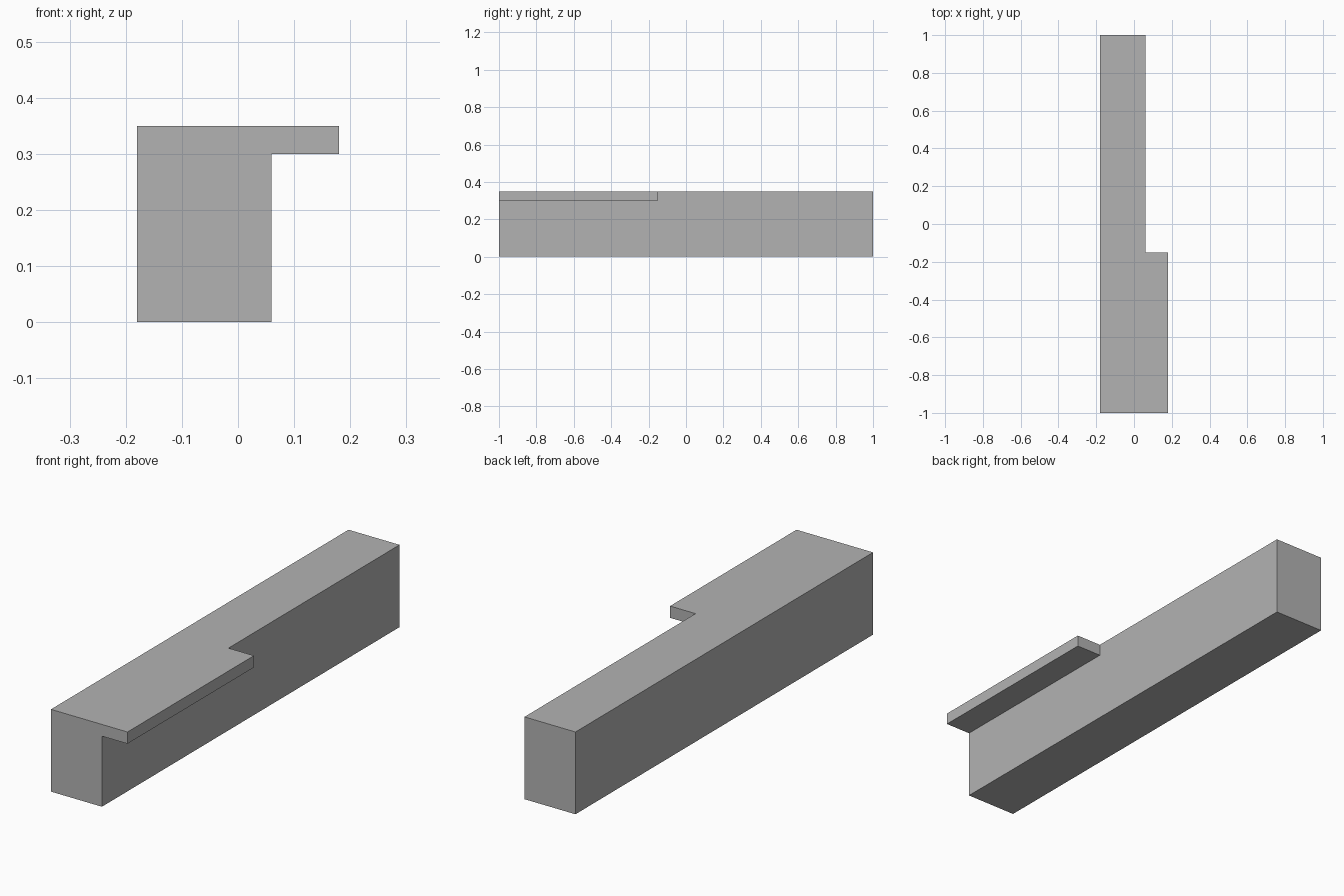
import bpy, bmesh, math
from mathutils import Vector

cube = bpy.data.objects.get("Cube")
if cube:
    bpy.data.objects.remove(cube, do_unlink=True)

# Main dimensions
LEFT, BODY_RIGHT, LIP_RIGHT = -0.18, 0.06, 0.18
FRONT, LIP_BACK, BACK = -1.0, -0.15, 1.0
LIP_BOTTOM, TOP = 0.30, 0.35


def material(name, rgb):
    mat = bpy.data.materials.new(name)
    mat.use_nodes = True
    colour = (*rgb, 1.0)
    mat.diffuse_color = colour
    mat.node_tree.nodes["Principled BSDF"].inputs["Base Color"].default_value = colour
    return mat


def extrude_back(bm, faces, distance):
    """Push faces along +y and return the new end faces."""
    geom = bmesh.ops.extrude_face_region(bm, geom=faces)["geom"]
    verts = [g for g in geom if isinstance(g, bmesh.types.BMVert)]
    bmesh.ops.translate(bm, verts=verts, vec=Vector((0, distance, 0)))
    return [g for g in geom if isinstance(g, bmesh.types.BMFace)]


bm = bmesh.new()

# Front cross-section: tall body and the thin overhanging lip beside it
corner = lambda x, z: bm.verts.new((x, FRONT, z))
inner_low, inner_top = corner(BODY_RIGHT, LIP_BOTTOM), corner(BODY_RIGHT, TOP)
body = bm.faces.new([corner(LEFT, 0), corner(BODY_RIGHT, 0), inner_low,
                     inner_top, corner(LEFT, TOP)])
lip = bm.faces.new([inner_low, corner(LIP_RIGHT, LIP_BOTTOM),
                    corner(LIP_RIGHT, TOP), inner_top])

# Front length with the lip, then the body alone to the back
front_cap = bmesh.ops.duplicate(bm, geom=[body, lip])["geom"]
ends = extrude_back(bm, [body, lip], LIP_BACK - FRONT)
body_end = min(ends, key=lambda f: f.calc_center_median().x)
extrude_back(bm, [body_end], BACK - LIP_BACK)

# Close the solid and merge coplanar faces
bmesh.ops.remove_doubles(bm, verts=bm.verts[:], dist=0.0001)
bmesh.ops.dissolve_limit(bm, angle_limit=math.radians(1),
                         verts=bm.verts[:], edges=bm.edges[:])
bmesh.ops.recalc_face_normals(bm, faces=bm.faces[:])

mesh = bpy.data.meshes.new("counter_with_lip")
bm.to_mesh(mesh)
bm.free()
mesh.materials.append(material("plain grey", (0.45, 0.45, 0.45)))
counter = bpy.data.objects.new("counter_with_lip", mesh)
bpy.context.collection.objects.link(counter)
